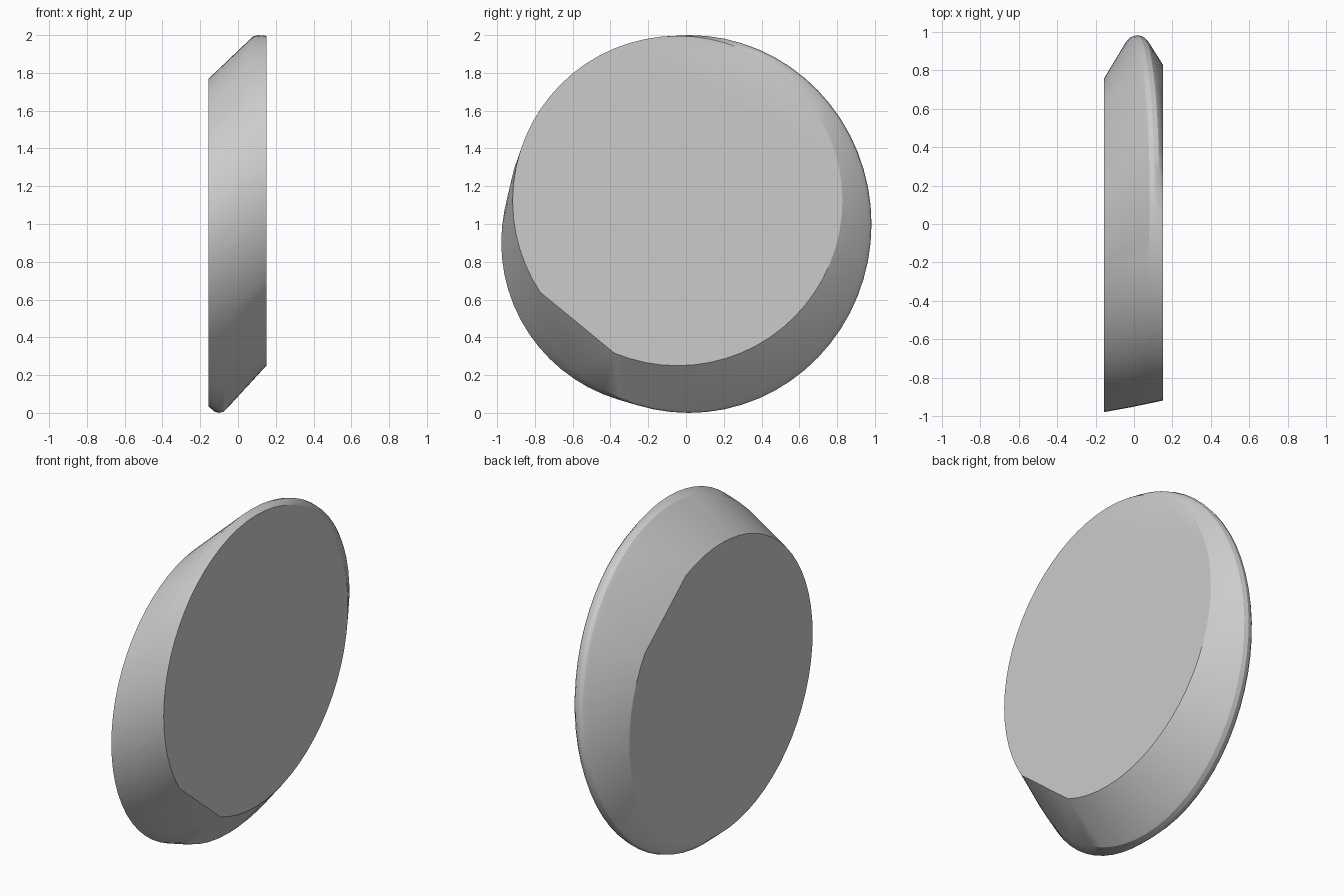
import bpy, bmesh, math

cube = bpy.data.objects.get("Cube")
if cube:
    bpy.data.objects.remove(cube, do_unlink=True)

SEGMENTS, ROUND_STEPS = 64, 12
X_MIN, X_MAX = -0.155, 0.15

mat = bpy.data.materials.new("plain_grey")
mat.use_nodes = True
grey = (0.6, 0.6, 0.6, 1)
mat.diffuse_color = grey
mat.node_tree.nodes["Principled BSDF"].inputs["Base Color"].default_value = grey

bm = bmesh.new()


def flat_face(x, y, z, radius, cut_from, cut_to):
    """Circle of points with one straight chord left between two angles."""
    for i in range(SEGMENTS):
        a = 360 * i / SEGMENTS
        if cut_from < a < cut_to:
            continue
        t = math.radians(a)
        bm.verts.new((x, y + radius * math.cos(t), z + radius * math.sin(t)))


# The two offset flat sides
flat_face(X_MAX, -0.045, 1.123, 0.873, 217, 245)
flat_face(X_MIN, -0.11, 0.902, 0.868, 37, 65)

# Tilted rounded rim between the sides
ROUND = 0.05
for i in range(SEGMENTS):
    t = 2 * math.pi * i / SEGMENTS
    c, s = math.cos(t), math.sin(t)
    for j in range(ROUND_STEPS):
        p = 2 * math.pi * j / ROUND_STEPS
        out = ROUND * math.cos(p)
        x = 0.0025 + 0.015 * c + 0.1025 * s + ROUND * math.sin(p)
        bm.verts.new((min(max(x, X_MIN), X_MAX),
                      0.015 + (0.917 + out) * c,
                      1 + (0.95 + out) * s))

# Skin everything as one convex body
hull = bmesh.ops.convex_hull(bm, input=bm.verts[:])
loose = {g for g in hull["geom_interior"] + hull["geom_unused"]
         if isinstance(g, bmesh.types.BMVert)}
bmesh.ops.delete(bm, geom=list(loose), context="VERTS")
bmesh.ops.dissolve_limit(bm, angle_limit=math.radians(0.3),
                         verts=bm.verts[:], edges=bm.edges[:])
bmesh.ops.recalc_face_normals(bm, faces=bm.faces[:])

mesh = bpy.data.meshes.new("slanted_disc")
bm.to_mesh(mesh)
bm.free()
mesh.materials.append(mat)
disc = bpy.data.objects.new("slanted_disc", mesh)
bpy.context.collection.objects.link(disc)

bpy.ops.object.select_all(action="DESELECT")
disc.select_set(True)
bpy.context.view_layer.objects.active = disc
bpy.ops.object.shade_smooth_by_angle(angle=math.radians(25))
